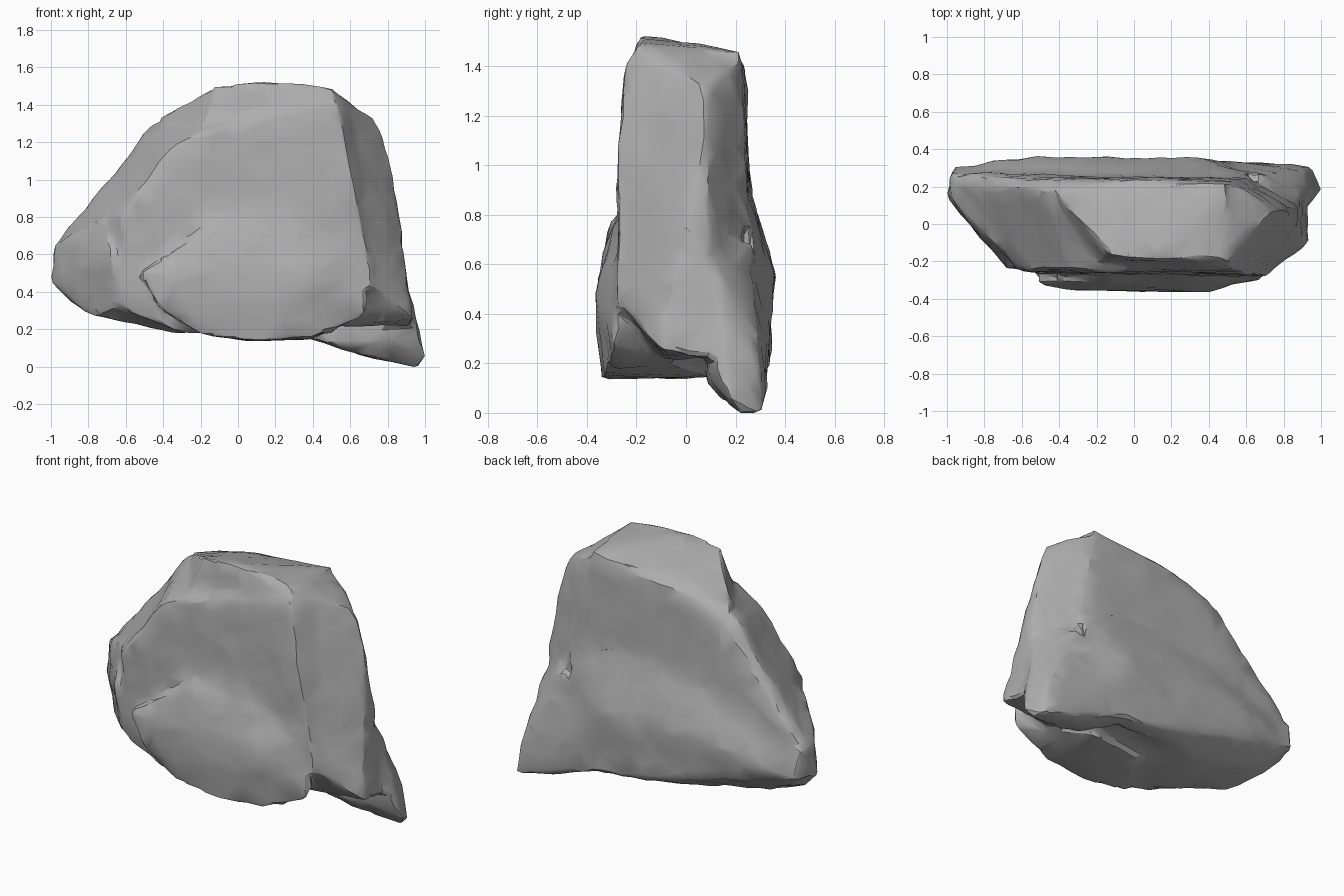
import bpy, bmesh, math
from mathutils import Vector, noise

cube = bpy.data.objects.get("Cube")
if cube:
    bpy.data.objects.remove(cube, do_unlink=True)

stone = bpy.data.materials.new("grey stone")
stone.use_nodes = True
grey = (0.42, 0.42, 0.42, 1)
stone.diffuse_color = grey
stone.node_tree.nodes["Principled BSDF"].inputs["Base Color"].default_value = grey


def add_chunk(bm, points):
    """Add one angular chunk: the convex hull of a few corners."""
    verts = [bm.verts.new(p) for p in points]
    hull = bmesh.ops.convex_hull(bm, input=verts)
    loose = [g for g in hull["geom_interior"] if isinstance(g, bmesh.types.BMVert)]
    bmesh.ops.delete(bm, geom=loose, context="VERTS")


bm = bmesh.new()

# Main block: broad front face, sloping left shoulder, steep right face
add_chunk(bm, [
    (-.62, -.25, .82), (-.36, -.24, 1.17), (-.18, -.25, 1.26), (.1, -.25, 1.28),
    (.5, -.19, 1.49), (.53, -.25, 1.4), (.61, -.275, 1.0), (.72, -.275, .45),
    (.5, -.28, .17), (-.3, -.28, .18), (-.6, -.25, .3),
    (-.95, .2, .68), (-.95, .27, .66), (-.46, .18, 1.3), (-.44, .24, 1.25),
    (-.05, .24, 1.39), (.5, .23, 1.42), (.72, .1, 1.32), (.78, .1, .9),
    (.82, .1, .5), (.6, .24, .9), (-.5, .26, .8), (.3, .26, .8),
    (-.9, .26, .42), (.4, .26, .2), (-.3, .18, .2)])

# Back swell, bulging low down and undercut toward the left
add_chunk(bm, [
    (-.93, .27, .64), (-.92, .31, .46), (-.6, .345, .46), (-.35, .345, .38),
    (.1, .335, .2), (.35, .335, .18), (.35, .355, .55), (-.5, .355, .56),
    (-.3, .265, .86), (.3, .265, .88), (.62, .25, .8), (.6, .32, .25),
    (-.7, .16, .29), (-.3, .2, .21), (.3, .24, .16), (0, 0, .5)])

# Crown, set back behind the upper front edge
add_chunk(bm, [
    (-.42, .16, 1.335), (-.24, -.08, 1.38), (-.12, -.17, 1.5), (.08, -.19, 1.53),
    (.5, -.19, 1.49), (-.4, .23, 1.29), (-.1, .23, 1.4), (.1, .23, 1.42),
    (.5, .22, 1.46), (-.25, -.23, 1.1), (.3, -.23, 1.1), (.3, .2, 1.0)])

# Left lobe
add_chunk(bm, [
    (-1.01, .15, .46), (-.98, .14, .65), (-.98, .27, .65), (-.96, .31, .47),
    (-.72, -.12, .8), (-.68, -.24, .6), (-.62, -.25, .33), (-.78, -.07, .27),
    (-.9, .12, .35), (-.9, .26, .4), (-.3, -.2, .17), (-.3, .14, .19),
    (-.5, .32, .48), (-.4, 0, .9)])

# Slab bulging from the lower front
add_chunk(bm, [
    (-.53, -.31, .5), (-.38, -.31, .6), (-.1, -.29, .78), (.3, -.29, .76),
    (.58, -.29, .6), (.7, -.28, .36), (.66, -.3, .26), (.4, -.33, .16),
    (.1, -.345, .13), (-.2, -.335, .17), (-.45, -.32, .34),
    (-.35, -.36, .5), (0, -.36, .55), (.4, -.36, .48), (.2, -.355, .25),
    (0, .05, .14), (.4, .1, .14), (0, 0, .7)])

# Right flank, leaning out toward the base with a rear chamfer
add_chunk(bm, [
    (.53, -.19, 1.45), (.72, .06, 1.34), (.76, .08, 1.28), (.81, .08, 1.14),
    (.81, .1, .88), (.87, .08, .68), (.9, -.08, .42), (.94, -.1, .25),
    (.82, -.18, .34), (.72, -.26, .45), (.93, .1, .22), (.54, .23, 1.25),
    (.6, .24, .8), (.4, -.1, .2), (.4, .2, 1.0)])

# Toe running down to the ground
add_chunk(bm, [
    (.96, .22, -.01), (1.01, .18, .05), (.95, .31, 0), (.96, .12, .2),
    (.82, .1, .7), (.87, .12, .6), (.92, .3, .2), (.66, .26, .68),
    (.8, .08, .14), (.5, .1, .12), (.35, .22, .15), (.3, .33, .2), (.3, .34, .5)])

bmesh.ops.recalc_face_normals(bm, faces=bm.faces)
mesh = bpy.data.meshes.new("boulder")
bm.to_mesh(mesh)
bm.free()
mesh.materials.append(stone)
boulder = bpy.data.objects.new("boulder", mesh)
bpy.context.collection.objects.link(boulder)
bpy.ops.object.select_all(action="DESELECT")
boulder.select_set(True)
bpy.context.view_layer.objects.active = boulder

# Fuse the chunks into one skin and soften the joints
fuse = boulder.modifiers.new("fuse", "REMESH")
fuse.mode = "VOXEL"
fuse.voxel_size = 0.018
bpy.ops.object.modifier_apply(modifier=fuse.name)
soften = boulder.modifiers.new("soften", "SMOOTH")
soften.factor = 0.5
soften.iterations = 4
bpy.ops.object.modifier_apply(modifier=soften.name)

# Weather the surface: broad dents, flat strata and small chips
mesh = boulder.data
normals = [v.normal.copy() for v in mesh.vertices]
for v, n in zip(mesh.vertices, normals):
    p = v.co
    dents = noise.noise(p * 3.2)
    strata = noise.noise(Vector((p.x * 3, p.y * 4, p.z * 8)))
    cell = noise.voronoi(p * 5)[0]
    chips = cell[1] - cell[0]
    v.co = p + n * (.008 * dents + .008 * strata + .012 * (chips - .25))

# Reduce to irregular facets
facet = boulder.modifiers.new("facet", "DECIMATE")
facet.ratio = 0.05
bpy.ops.object.modifier_apply(modifier=facet.name)

bpy.ops.object.shade_smooth_by_angle(angle=math.radians(26))
